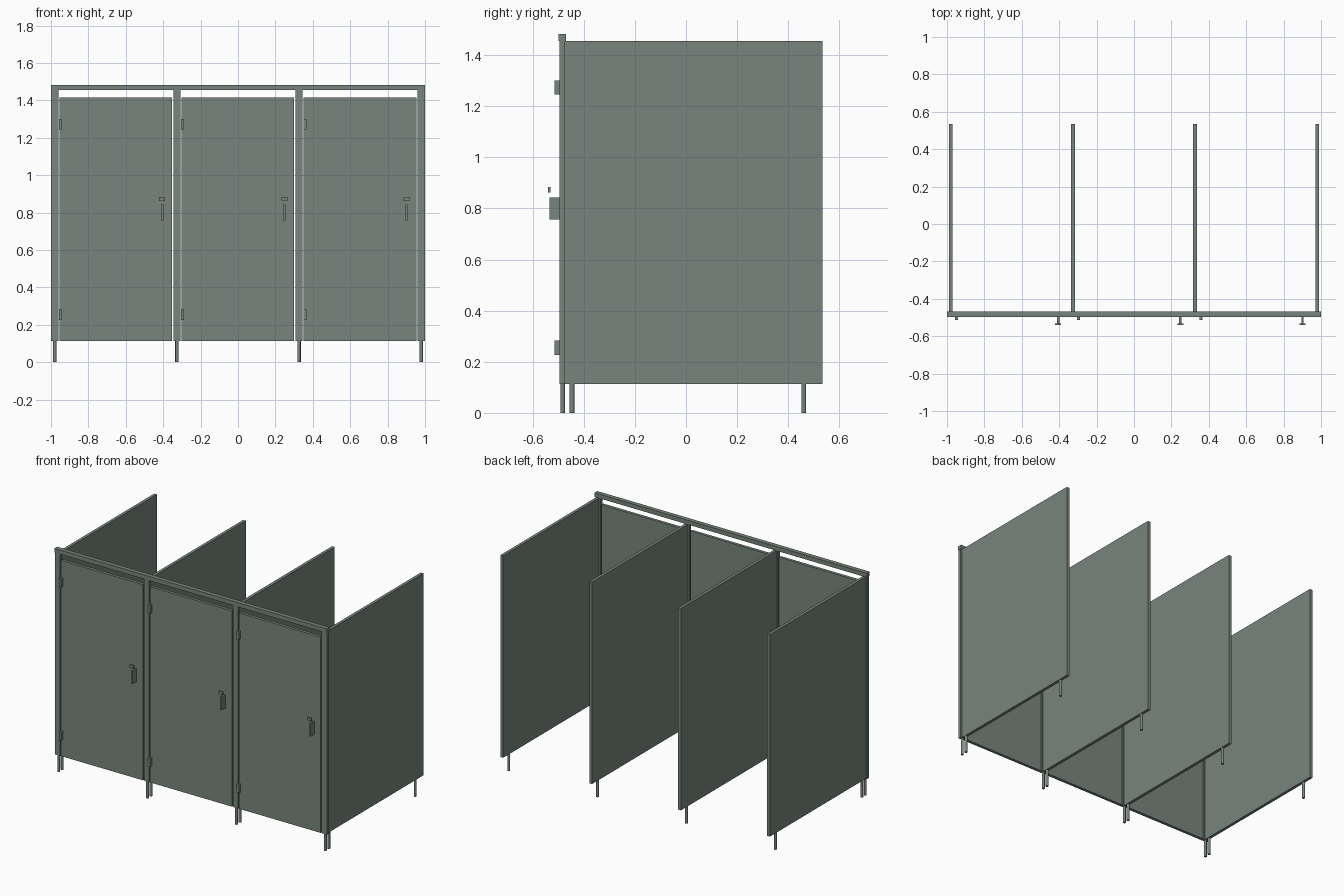
import bpy

cube = bpy.data.objects.get("Cube")
if cube:
    bpy.data.objects.remove(cube, do_unlink=True)

paint = bpy.data.materials.new("grey green paint")
color = (0.19, 0.235, 0.205, 1)
paint.diffuse_color = color
paint.use_nodes = True
paint.node_tree.nodes["Principled BSDF"].inputs["Base Color"].default_value = color


def box(name, x, y, z):
    """Box from (low, high) ranges on each axis."""
    ranges = (x, y, z)
    bpy.ops.mesh.primitive_cube_add(size=1, location=[(a + b) / 2 for a, b in ranges])
    ob = bpy.context.object
    ob.name = name
    ob.scale = [b - a for a, b in ranges]
    bpy.ops.object.transform_apply(location=False, rotation=False, scale=True)
    ob.data.materials.append(paint)


def leg(name, x, y):
    bpy.ops.mesh.primitive_cylinder_add(vertices=16, radius=0.009, depth=0.114,
                                        location=(x, y, 0.057))
    ob = bpy.context.object
    ob.name = name
    ob.data.materials.append(paint)
    bpy.ops.object.shade_smooth_by_angle()


BOTTOM, TOP = 0.114, 1.455
FRONT, BACK = -0.494, -0.474
SPACING = 0.653
walls = [SPACING * (i - 1.5) for i in range(4)]

# Partitions, front posts and their legs
for i, x in enumerate(walls, 1):
    box(f"partition_{i}", (x - 0.01, x + 0.01), (BACK, 0.534), (BOTTOM, TOP))
    box(f"front_post_{i}", (x - 0.019, x + 0.019), (FRONT, BACK), (BOTTOM, TOP))
    for part, y in (("post", -0.482), ("front", -0.446), ("back", 0.461)):
        leg(f"{part}_leg_{i}", x, y)

# Top rail across all posts
box("top_rail", (-1, 1), (-0.498, -0.469), (TOP, 1.483))

# Doors with hinges, handle and latch
for i, x in enumerate(walls[:3], 1):
    box(f"door_{i}", (x + 0.025, x + 0.627), (FRONT, BACK), (BOTTOM, 1.414))
    for part, z in (("lower", 0.227), ("upper", 1.245)):
        box(f"{part}_hinge_{i}", (x + 0.023, x + 0.039), (-0.514, FRONT), (z, z + 0.056))
    box(f"handle_{i}", (x + 0.568, x + 0.58), (-0.535, FRONT), (0.757, 0.843))
    box(f"latch_{i}", (x + 0.558, x + 0.59), (-0.539, -0.531), (0.863, 0.883))
